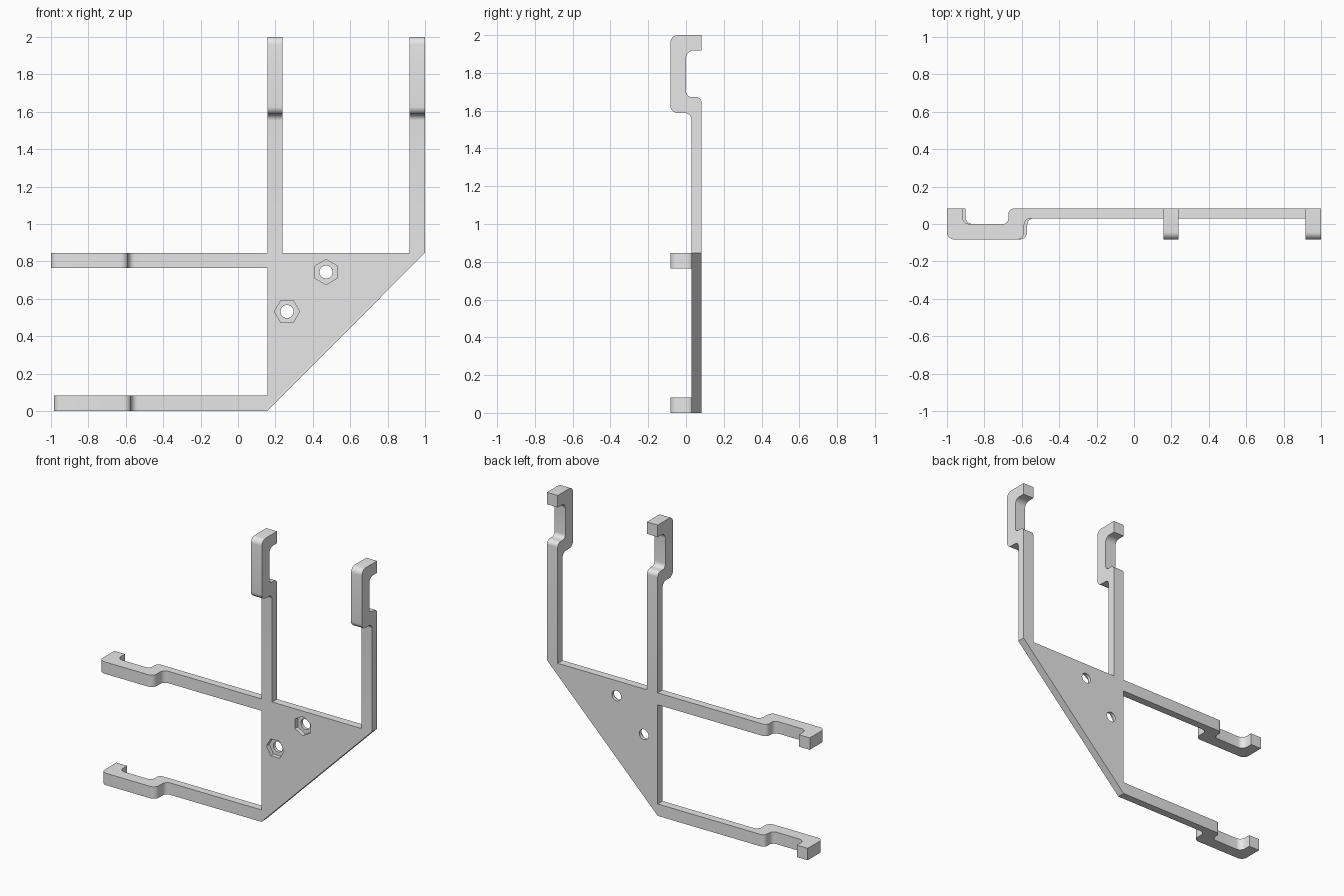
import bpy, bmesh, math
from mathutils import Vector, Matrix

cube = bpy.data.objects.get("Cube")
if cube:
    bpy.data.objects.remove(cube, do_unlink=True)

# One plain grey for the whole bracket
grey = bpy.data.materials.new("light grey")
grey.use_nodes = True
grey.diffuse_color = (0.8, 0.8, 0.8, 1)
grey.node_tree.nodes["Principled BSDF"].inputs["Base Color"].default_value = (0.8, 0.8, 0.8, 1)

BACK, FACE = 0.083, 0.03        # plate back and front in y
CORNER, TOP = 0.157, 0.846      # plate's left edge in x, top edge in z
WIDTH = 0.082                   # arm width


def smooth(obj):
    bpy.ops.object.select_all(action='DESELECT')
    obj.select_set(True)
    bpy.context.view_layer.objects.active = obj
    bpy.ops.object.shade_smooth_by_angle(angle=math.radians(30))


def add_object(name, bm):
    bmesh.ops.recalc_face_normals(bm, faces=bm.faces[:])
    mesh = bpy.data.meshes.new(name)
    bm.to_mesh(mesh)
    bm.free()
    mesh.materials.append(grey)
    obj = bpy.data.objects.new(name, mesh)
    bpy.context.collection.objects.link(obj)
    return obj


def extrude(name, points, offset):
    bm = bmesh.new()
    face = bm.faces.new([bm.verts.new(p) for p in points])
    ret = bmesh.ops.extrude_face_region(bm, geom=[face], use_keep_orig=True)
    moved = [g for g in ret["geom"] if isinstance(g, bmesh.types.BMVert)]
    bmesh.ops.translate(bm, verts=moved, vec=offset)
    return add_object(name, bm)


def rounded(corners, steps=8):
    """Turn (u, v, radius) right-angle corners into an outline with arcs."""
    out = []
    for i, (u, v, r) in enumerate(corners):
        p = Vector((u, v))
        if not r:
            out.append(p)
            continue
        a = (Vector(corners[i - 1][:2]) - p).normalized()
        b = (Vector(corners[(i + 1) % len(corners)][:2]) - p).normalized()
        for k in range(steps + 1):
            t = math.pi / 2 * k / steps
            out.append(p + r * (a + b - b * math.cos(t) - a * math.sin(t)))
    return out


def hook_profile(length):
    heel, slot, lip = length - 0.413, length - 0.328, length - 0.082
    return rounded([
        (0, FACE, 0), (heel, FACE, 0.035), (heel, -BACK, 0.04),
        (length, -BACK, 0.04), (length, BACK, 0), (lip, BACK, 0),
        (lip, 0, 0.04), (slot, 0, 0.03), (slot, BACK, 0.03), (0, BACK, 0)])


# Upright arms with hooked ends
for name, x in (("inner_upright_arm", CORNER), ("outer_upright_arm", 1 - WIDTH)):
    pts = [(x, p.y, TOP + p.x) for p in hook_profile(2 - TOP)]
    smooth(extrude(name, pts, (WIDTH, 0, 0)))

# Sideways arms with hooked ends
for name, z, length in (("upper_side_arm", TOP - WIDTH, 1 + CORNER),
                        ("lower_side_arm", 0, 0.984 + CORNER)):
    pts = [(CORNER - p.x, p.y, z) for p in hook_profile(length)]
    smooth(extrude(name, pts, (0, 0, WIDTH)))

# Triangular plate joining the arms
plate = extrude("corner_plate",
                [(CORNER, FACE, 0), (1, FACE, TOP), (CORNER, FACE, TOP)],
                (0, BACK - FACE, 0))


def cut(x, z, radius, sides, y0, y1, turn=0):
    bm = bmesh.new()
    bmesh.ops.create_cone(bm, cap_ends=True, segments=sides, radius1=radius,
                          radius2=radius, depth=y1 - y0)
    # Start with a vertex pointing up, then turn about the bore axis
    vert = max(bm.verts, key=lambda v: v.co.x).co
    start = math.atan2(vert.y, vert.x)
    bm.transform(Matrix.Translation((x, (y0 + y1) / 2, z))
                 @ Matrix.Rotation(turn, 4, 'Y')
                 @ Matrix.Rotation(math.pi / 2, 4, 'X')
                 @ Matrix.Rotation(math.pi / 2 - start, 4, 'Z'))
    cutter = add_object("cutter", bm)
    cutter.hide_render = True
    mod = plate.modifiers.new("cut", 'BOOLEAN')
    mod.object, mod.operation, mod.solver = cutter, 'DIFFERENCE', 'EXACT'
    bpy.context.view_layer.objects.active = plate
    bpy.ops.object.modifier_apply(modifier=mod.name)
    bpy.data.objects.remove(cutter, do_unlink=True)


# Bolt holes with hexagonal nut pockets in the front
for x, z, turn in ((0.471, 0.743, 0), (0.262, 0.532, math.pi / 6)):
    cut(x, z, 0.067, 6, FACE - 0.05, FACE + 0.03, turn)
    cut(x, z, 0.035, 32, FACE - 0.1, BACK + 0.1)
smooth(plate)
